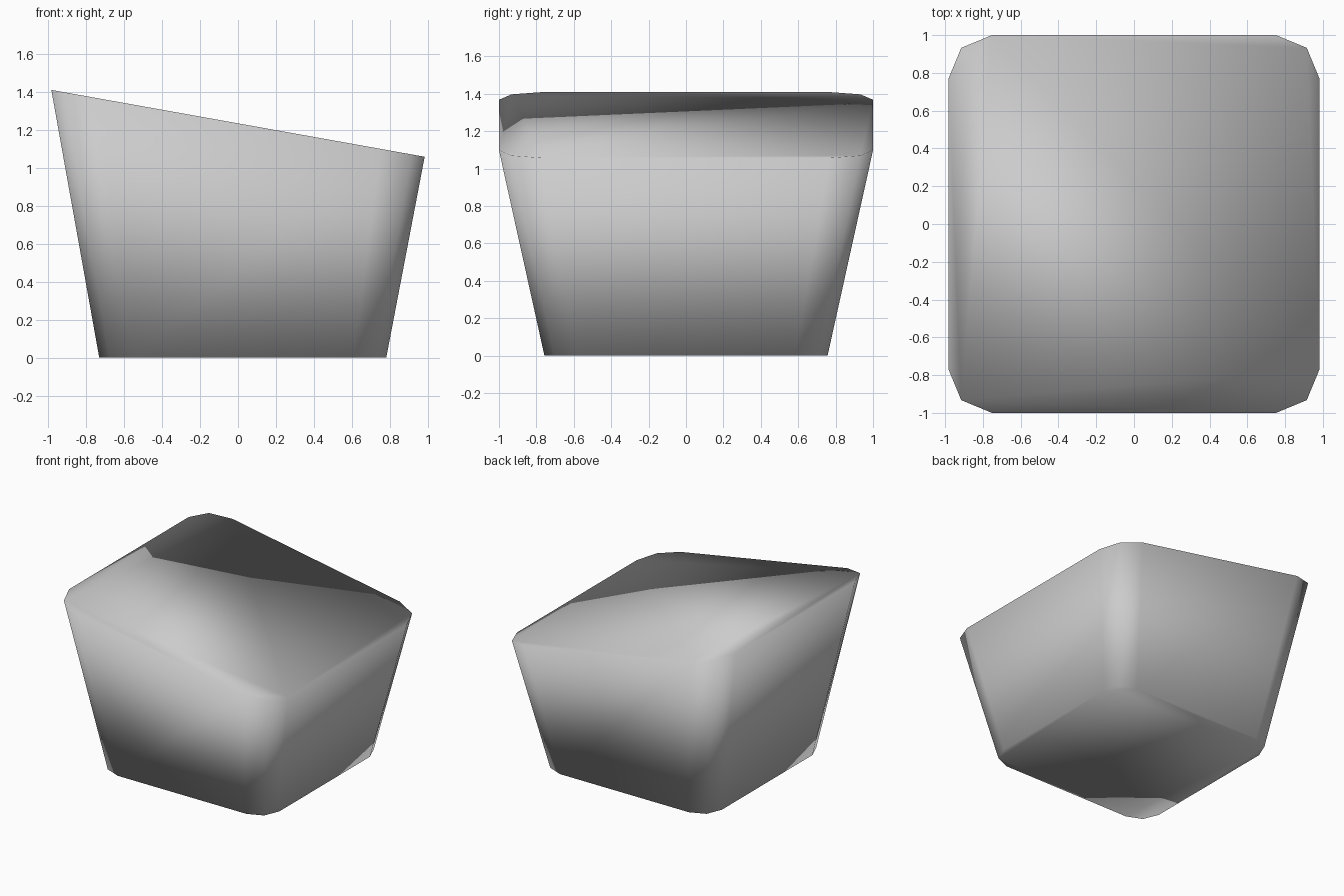
import bpy, bmesh
from math import sin, cos, radians

# Remove the default cube
cube = bpy.data.objects.get("Cube")
if cube:
    bpy.data.objects.remove(cube, do_unlink=True)

# Plain grey material
grey = bpy.data.materials.new("light_grey")
grey.use_nodes = True
colour = (0.6, 0.6, 0.6, 1.0)
grey.diffuse_color = colour
grey.node_tree.nodes["Principled BSDF"].inputs["Base Color"].default_value = colour


def rounded_outline(half_x, half_y, radius):
    """Rectangle outline with two-segment rounded corners, counter-clockwise."""
    points = []
    for quarter, (sx, sy) in enumerate([(1, 1), (-1, 1), (-1, -1), (1, -1)]):
        for step in range(3):
            a = radians(90 * quarter + 45 * step)
            points.append((sx * (half_x - radius) + radius * cos(a),
                           sy * (half_y - radius) + radius * sin(a)))
    return points


# Tapered block: small flat base, wide top sloping down towards +x
bm = bmesh.new()
base = [bm.verts.new((x + 0.025, y, 0))
        for x, y in rounded_outline(0.755, 0.757, 0.175)]
top = [bm.verts.new((x, y, 1.233 - 0.179 * x))
       for x, y in rounded_outline(0.982, 1.0, 0.23)]

bm.faces.new(list(reversed(base)))
bm.faces.new(top)
for i in range(len(base)):
    j = (i + 1) % len(base)
    bm.faces.new((base[i], base[j], top[j], top[i]))
bm.normal_update()

# The whole surface is softly shaded, including across the rims
for face in bm.faces:
    face.smooth = True

mesh = bpy.data.meshes.new("tapered_block")
bm.to_mesh(mesh)
bm.free()
mesh.materials.append(grey)
block = bpy.data.objects.new("tapered_block", mesh)
bpy.context.collection.objects.link(block)
